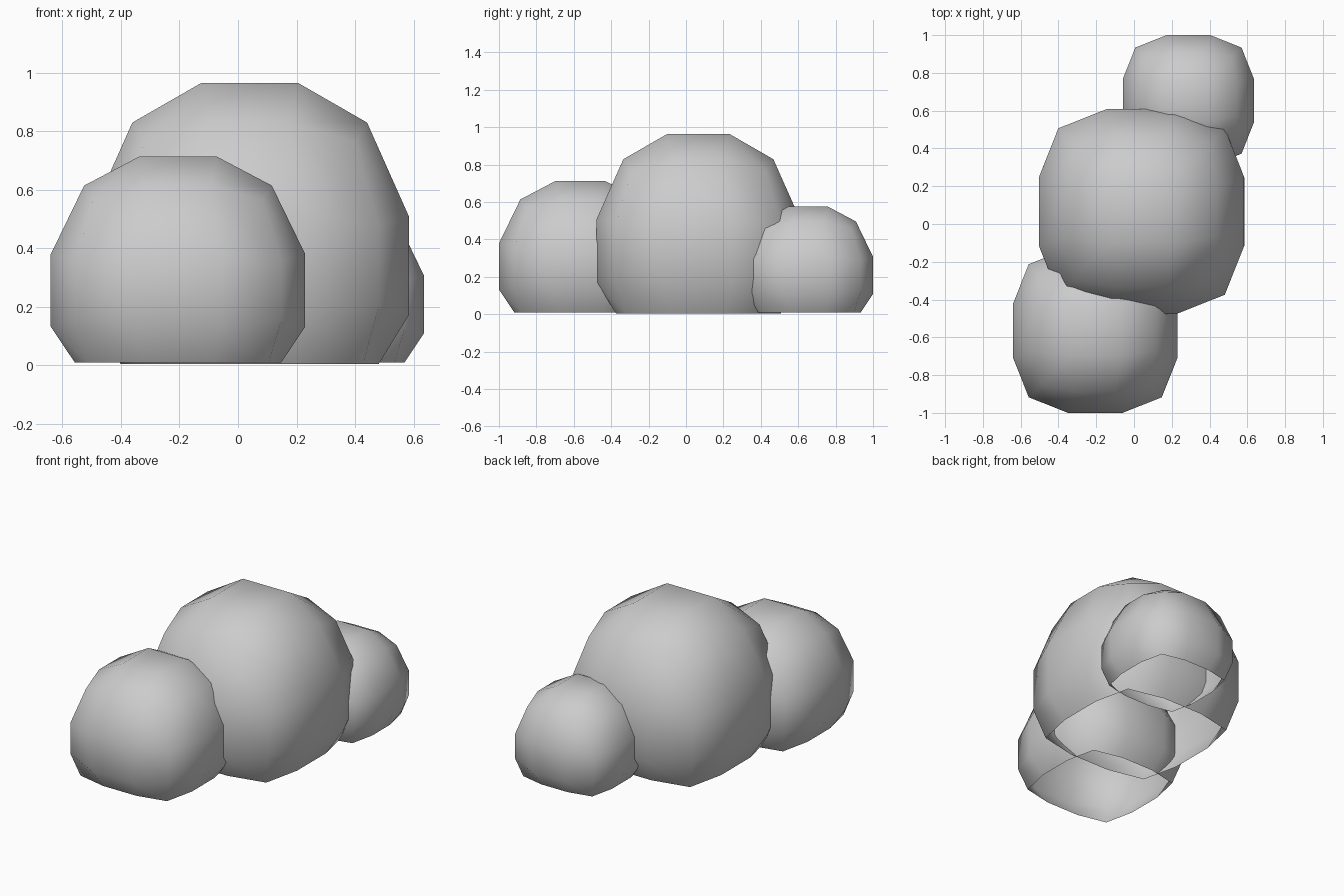
import bpy, bmesh

if "Cube" in bpy.data.objects:
    bpy.data.objects.remove(bpy.data.objects["Cube"])

# height profile of the dome: rounded-cube height -> (height above centre, taper)
PROFILE = [(0, 0, 1), (0.333, 0.169, 1), (0.81, 0.489, 0.91), (1, 0.624, 0.92)]
CENTRE = 0.336


def lift(h):
    for (a, za, ta), (b, zb, tb) in zip(PROFILE, PROFILE[1:]):
        if h <= b or b == 1:
            t = (h - a) / (b - a)
            return za + (zb - za) * t, ta + (tb - ta) * t


def clump(name, x, y, half, base, zscale):
    """Rounded 3x3x3 cube with a taller top and an open, flattened bottom."""
    bm = bmesh.new()
    bmesh.ops.create_cube(bm, size=2)
    bmesh.ops.subdivide_edges(bm, edges=bm.edges[:], cuts=2, use_grid_fill=True)
    under = [f for f in bm.faces if f.calc_center_median().z < -0.99]
    bmesh.ops.delete(bm, geom=under, context='FACES')
    for v in bm.verts:
        p = (v.co + 4.22 * v.co.normalized()) / 4.82
        if p.z < -0.5:
            z, taper = 0, 1
        elif p.z < 0:
            z, taper = CENTRE + 0.507 * p.z, 1
        else:
            z, taper = lift(p.z)
            z += CENTRE
        v.co = (x + p.x * half * taper, y + p.y * half * taper, base + z * zscale)
    for f in bm.faces:
        f.smooth = True
    mesh = bpy.data.meshes.new(name)
    bm.to_mesh(mesh)
    bm.free()
    bpy.context.collection.objects.link(bpy.data.objects.new(name, mesh))


# three overlapping bush clumps
clump("bush_large", 0.04, 0.066, 0.544, 0.004, 1.0)
clump("bush_medium", -0.205, -0.565, 0.435, 0.009, 0.733)
clump("bush_small", 0.288, 0.653, 0.347, 0.01, 0.589)
